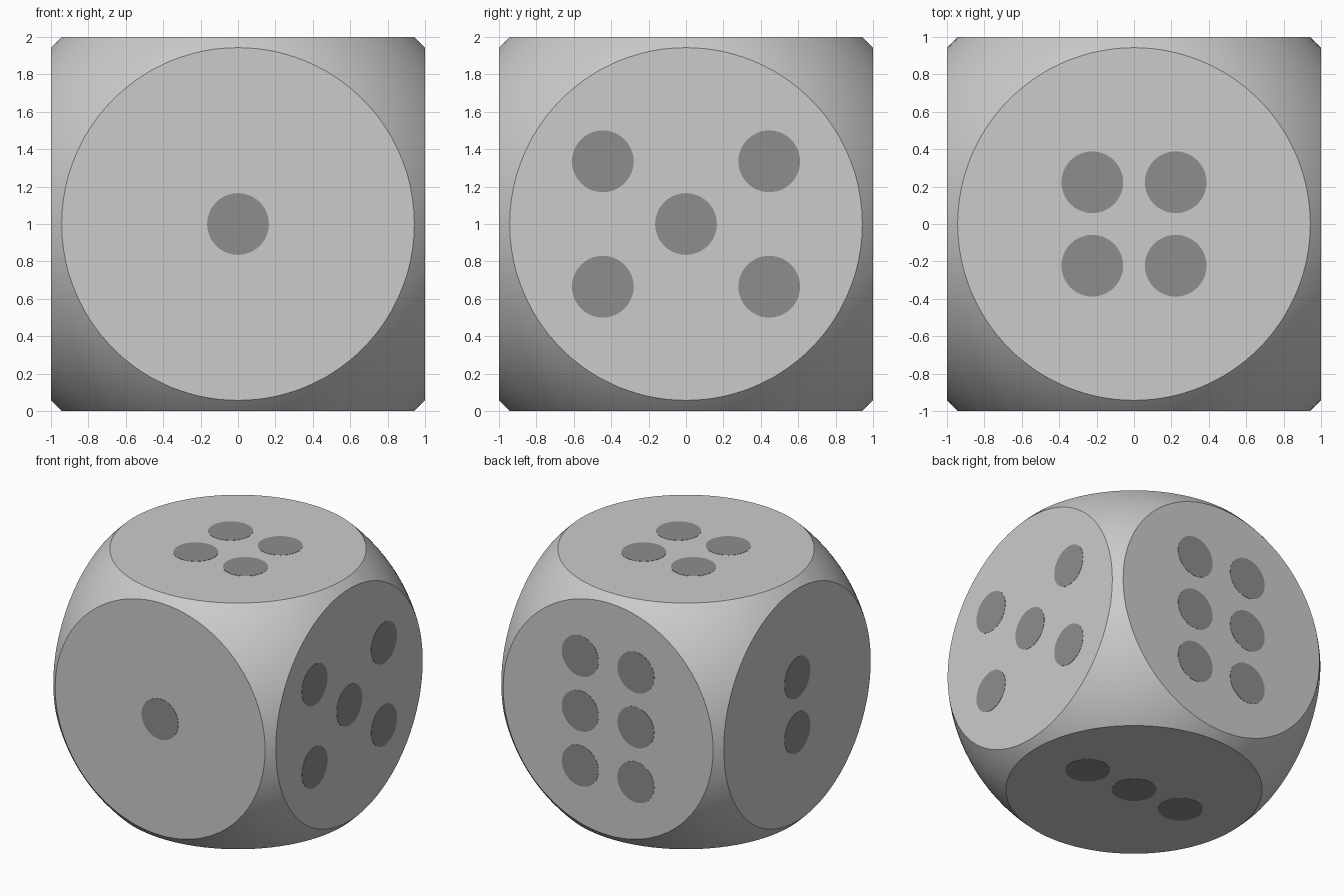
import bpy, bmesh
from mathutils import Vector, Matrix

if "Cube" in bpy.data.objects:
    bpy.data.objects.remove(bpy.data.objects["Cube"])

CENTRE = Vector((0, 0, 1))
HALF = 0.999            # half width of the cube
RADIUS = 1.374          # rounding sphere
PIP_R = 0.165
A, B, C = 0.223, 0.335, 0.445

dark = bpy.data.materials.new("pip_grey")
dark.diffuse_color = (0.27, 0.27, 0.27, 1)
dark.use_nodes = True
dark.node_tree.nodes["Principled BSDF"].inputs["Base Color"].default_value = dark.diffuse_color


def add_object(name, bm, material=None):
    mesh = bpy.data.meshes.new(name)
    bmesh.ops.recalc_face_normals(bm, faces=bm.faces)
    bm.to_mesh(mesh)
    bm.free()
    ob = bpy.data.objects.new(name, mesh)
    ob.location = CENTRE
    bpy.context.collection.objects.link(ob)
    if material:
        mesh.materials.append(material)
    return ob


# Body: a sphere sliced flat on six sides
bm = bmesh.new()
bmesh.ops.create_uvsphere(bm, u_segments=128, v_segments=64, radius=RADIUS)
for axis in range(3):
    for sign in (-1, 1):
        n = Vector((0, 0, 0))
        n[axis] = sign
        cut = bmesh.ops.bisect_plane(
            bm, geom=bm.verts[:] + bm.edges[:] + bm.faces[:], dist=1e-6,
            plane_co=n * HALF, plane_no=n, clear_outer=True)
        rim = [e for e in cut["geom_cut"] if isinstance(e, bmesh.types.BMEdge)]
        bmesh.ops.contextual_create(bm, geom=rim)
body = add_object("die_body", bm)
bpy.context.view_layer.objects.active = body
body.select_set(True)
bpy.ops.object.shade_smooth_by_angle(angle=0.5)

# Pips: thin inlaid discs; each face has a normal, a horizontal axis and spots
X, Y, Z = Vector((1, 0, 0)), Vector((0, 1, 0)), Vector((0, 0, 1))
corners = [(-1, -1), (-1, 1), (1, -1), (1, 1)]
faces = {
    "front": (-Y, X, [(0, 0)]),
    "left": (-X, -Y, [(0, -A), (0, A)]),
    "bottom": (-Z, X, [(-C, 0), (0, 0), (C, 0)]),
    "top": (Z, X, [(A * i, A * j) for i, j in corners]),
    "right": (X, Y, [(0, 0)] + [(C * i, B * j) for i, j in corners]),
    "back": (Y, -X, [(0.25 * i, C * j) for i in (-1, 1) for j in (-1, 0, 1)]),
}
for name, (n, u, spots) in faces.items():
    v = n.cross(u)
    rot = Matrix((u, v, n)).transposed().to_4x4()
    bm = bmesh.new()
    for a, b in spots:
        m = Matrix.Translation(u * a + v * b + n * 0.991) @ rot
        bmesh.ops.create_cone(bm, cap_ends=True, segments=48, radius1=PIP_R,
                              radius2=PIP_R, depth=0.02, matrix=m)
    add_object("pips_" + name, bm, dark)
